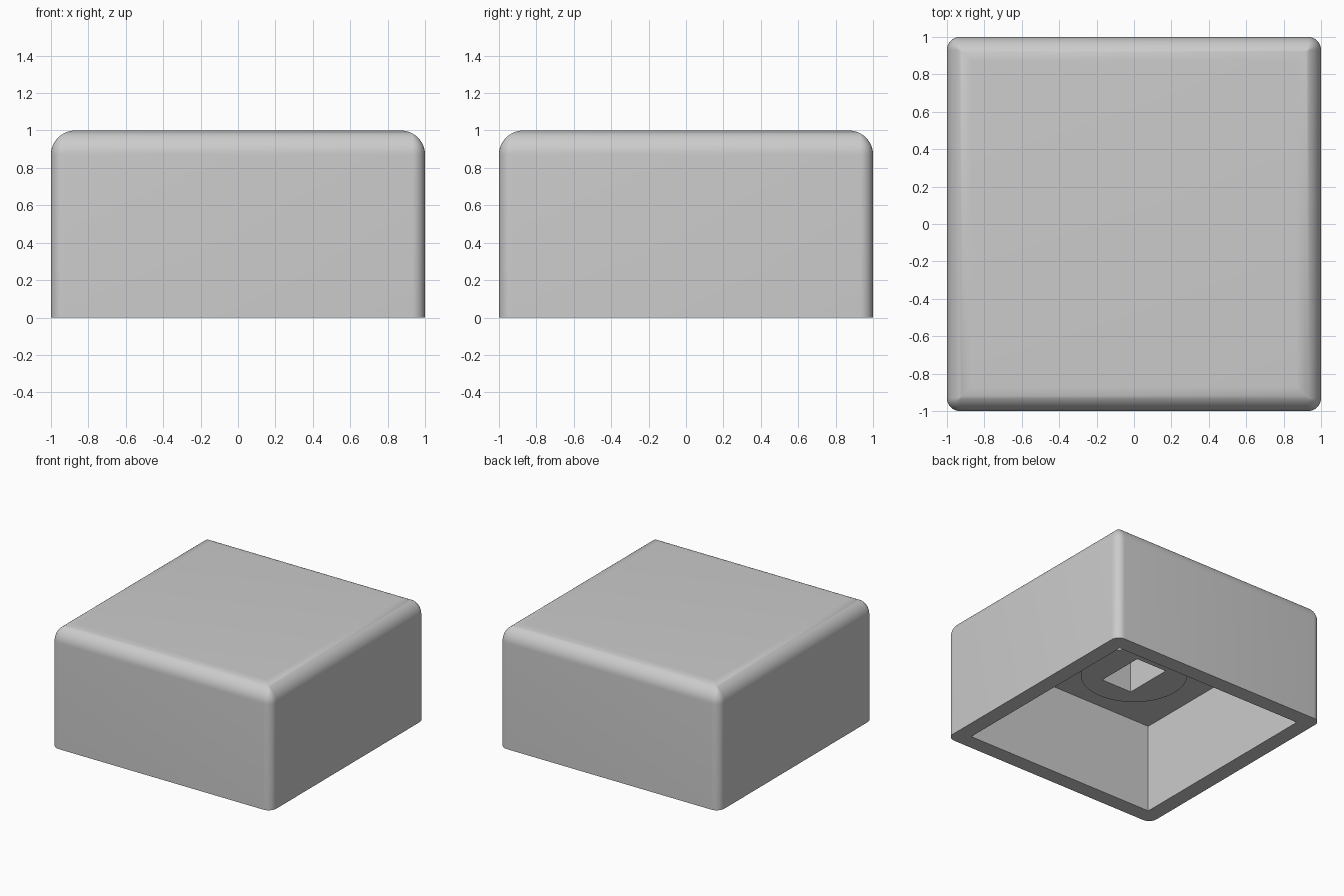
import bpy, bmesh, math

default = bpy.data.objects.get("Cube")
if default:
    bpy.data.objects.remove(default, do_unlink=True)

# Plain grey plastic
grey = bpy.data.materials.new("light_grey_plastic")
grey.use_nodes = True
grey.diffuse_color = (0.6, 0.6, 0.6, 1)
grey.node_tree.nodes["Principled BSDF"].inputs["Base Color"].default_value = (0.6, 0.6, 0.6, 1)

HEIGHT, TOP_R, CORNER_R = 1.0, 0.13, 0.07
CAVITY, CEILING = 0.87, 0.735
STEM_R, STEM_Z = 0.40, 0.47
STEPS = 8


def add_ring(bm, half, radius, z):
    """Square outline with rounded corners."""
    verts = []
    for corner in range(4):
        turn = corner * math.pi / 2
        mid = turn + math.pi / 4
        cx = (half - radius) * math.copysign(1, math.cos(mid))
        cy = (half - radius) * math.copysign(1, math.sin(mid))
        for i in range(STEPS + 1):
            a = turn + i / STEPS * math.pi / 2
            verts.append(bm.verts.new((cx + radius * math.cos(a), cy + radius * math.sin(a), z)))
    return verts


def finish(obj, angle=35):
    obj.data.materials.clear()
    obj.data.materials.append(grey)
    bpy.ops.object.select_all(action="DESELECT")
    obj.select_set(True)
    bpy.context.view_layer.objects.active = obj
    bpy.ops.object.shade_smooth_by_angle(angle=math.radians(angle))


# Hollow cap shell: cavity ceiling, down to the rim, up the outside, over the rounded top
bm = bmesh.new()
rings = [add_ring(bm, CAVITY, 0, CEILING), add_ring(bm, CAVITY, 0, 0), add_ring(bm, 1, CORNER_R, 0)]
for i in range(13):
    t = i / 12 * math.pi / 2
    inset = TOP_R * (1 - math.cos(t))
    rings.append(add_ring(bm, 1 - inset, max(CORNER_R - inset, 0),
                          HEIGHT - TOP_R + TOP_R * math.sin(t)))
for low, high in zip(rings, rings[1:]):
    for i in range(len(low)):
        j = (i + 1) % len(low)
        bm.faces.new((low[i], low[j], high[j], high[i]))
bm.faces.new(rings[0])
bm.faces.new(rings[-1])
bmesh.ops.remove_doubles(bm, verts=bm.verts, dist=0.0002)
bmesh.ops.recalc_face_normals(bm, faces=bm.faces)
mesh = bpy.data.meshes.new("cap_shell")
bm.to_mesh(mesh)
bm.free()
shell = bpy.data.objects.new("cap_shell", mesh)
bpy.context.collection.objects.link(shell)
finish(shell)

# Round stem hanging from the ceiling, with a rectangular socket
depth = CEILING - STEM_Z + 0.01
bpy.ops.mesh.primitive_cylinder_add(vertices=64, radius=STEM_R, depth=depth,
                                    location=(0, 0, STEM_Z + depth / 2))
stem = bpy.context.object
stem.name = "stem"
bpy.ops.mesh.primitive_cube_add(size=1, location=(0, 0, STEM_Z + depth / 2))
cutter = bpy.context.object
cutter.name = "socket_cutter"
cutter.scale = (0.28, 0.41, 1)
cutter.hide_render = True
cut = stem.modifiers.new("socket", "BOOLEAN")
cut.operation = "DIFFERENCE"
cut.solver = "EXACT"
cut.object = cutter
bpy.context.view_layer.objects.active = stem
bpy.ops.object.modifier_apply(modifier=cut.name)
bpy.data.objects.remove(cutter, do_unlink=True)
finish(stem)
